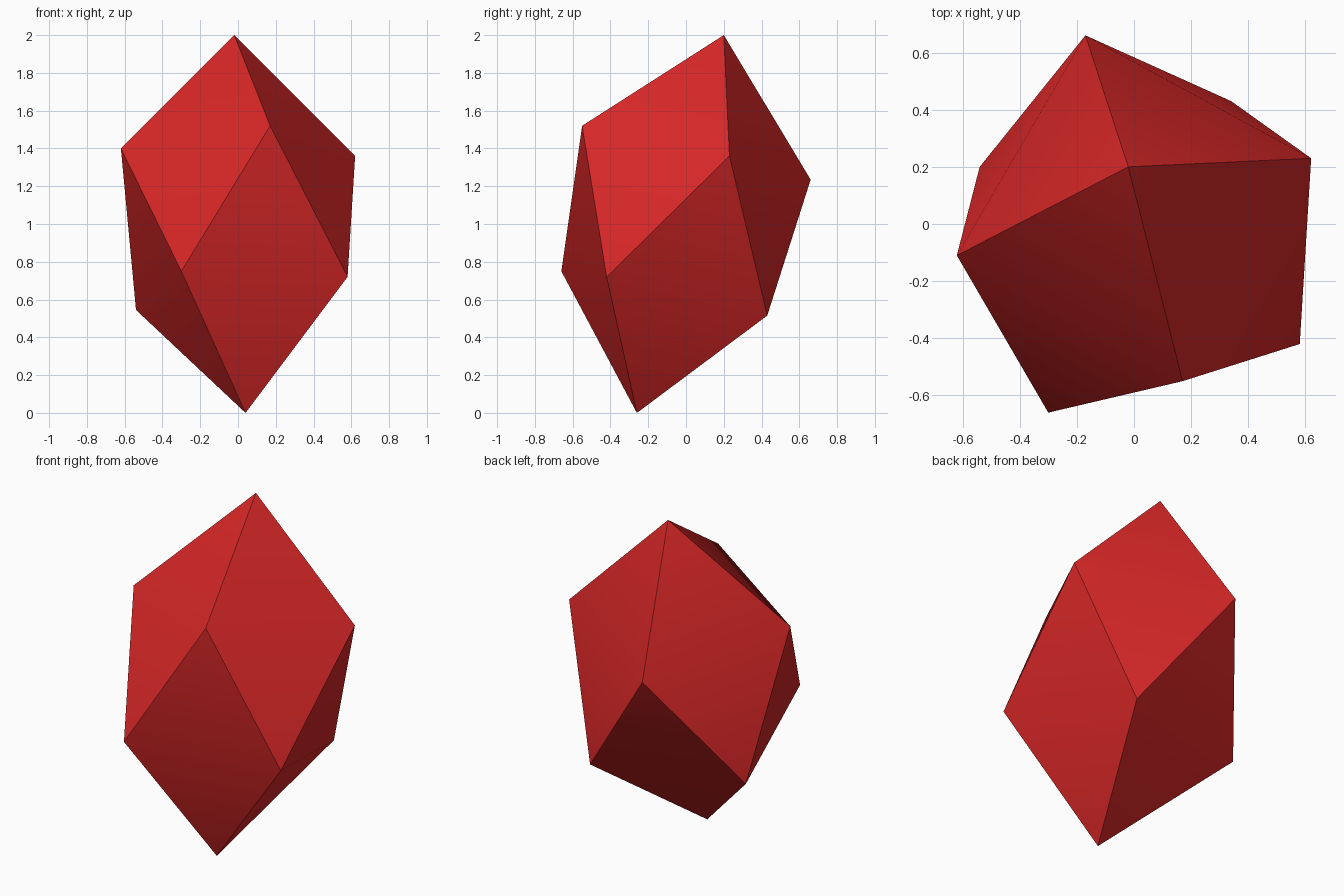
import bpy
import bmesh

cube = bpy.data.objects.get("Cube")
if cube:
    bpy.data.objects.remove(cube, do_unlink=True)

# Single red material
red = bpy.data.materials.new("gem red")
red.use_nodes = True
colour = (0.68, 0.02, 0.02, 1.0)
red.diffuse_color = colour
red.node_tree.nodes["Principled BSDF"].inputs["Base Color"].default_value = colour

# Two tips and two staggered rings of four corners
TOP = (-0.02, 0.20, 2.0)
BOTTOM = (0.04, -0.26, 0.0)
UPPER = [(0.17, -0.55, 1.52), (0.62, 0.23, 1.36), (-0.17, 0.66, 1.235), (-0.62, -0.11, 1.40)]
LOWER = [(0.58, -0.42, 0.72), (0.34, 0.43, 0.515), (-0.54, 0.20, 0.545), (-0.30, -0.66, 0.75)]

bm = bmesh.new()
top, bottom = bm.verts.new(TOP), bm.verts.new(BOTTOM)
upper = [bm.verts.new(p) for p in UPPER]
lower = [bm.verts.new(p) for p in LOWER]

# Eight kite facets, each folded gently outward across its short diagonal
folds = []
for i in range(4):
    j = (i + 1) % 4
    bm.faces.new((top, upper[i], upper[j]))
    bm.faces.new((upper[i], lower[i], upper[j]))
    bm.faces.new((bottom, lower[j], lower[i]))
    bm.faces.new((lower[i], lower[j], upper[j]))
    folds += [{upper[i], upper[j]}, {lower[i], lower[j]}]
bmesh.ops.recalc_face_normals(bm, faces=bm.faces)

# Smooth over the folds, sharp along the facet borders
for face in bm.faces:
    face.smooth = True
for edge in bm.edges:
    edge.smooth = set(edge.verts) in folds

mesh = bpy.data.meshes.new("crystal")
bm.to_mesh(mesh)
bm.free()
mesh.materials.append(red)
crystal = bpy.data.objects.new("crystal", mesh)
bpy.context.collection.objects.link(crystal)
